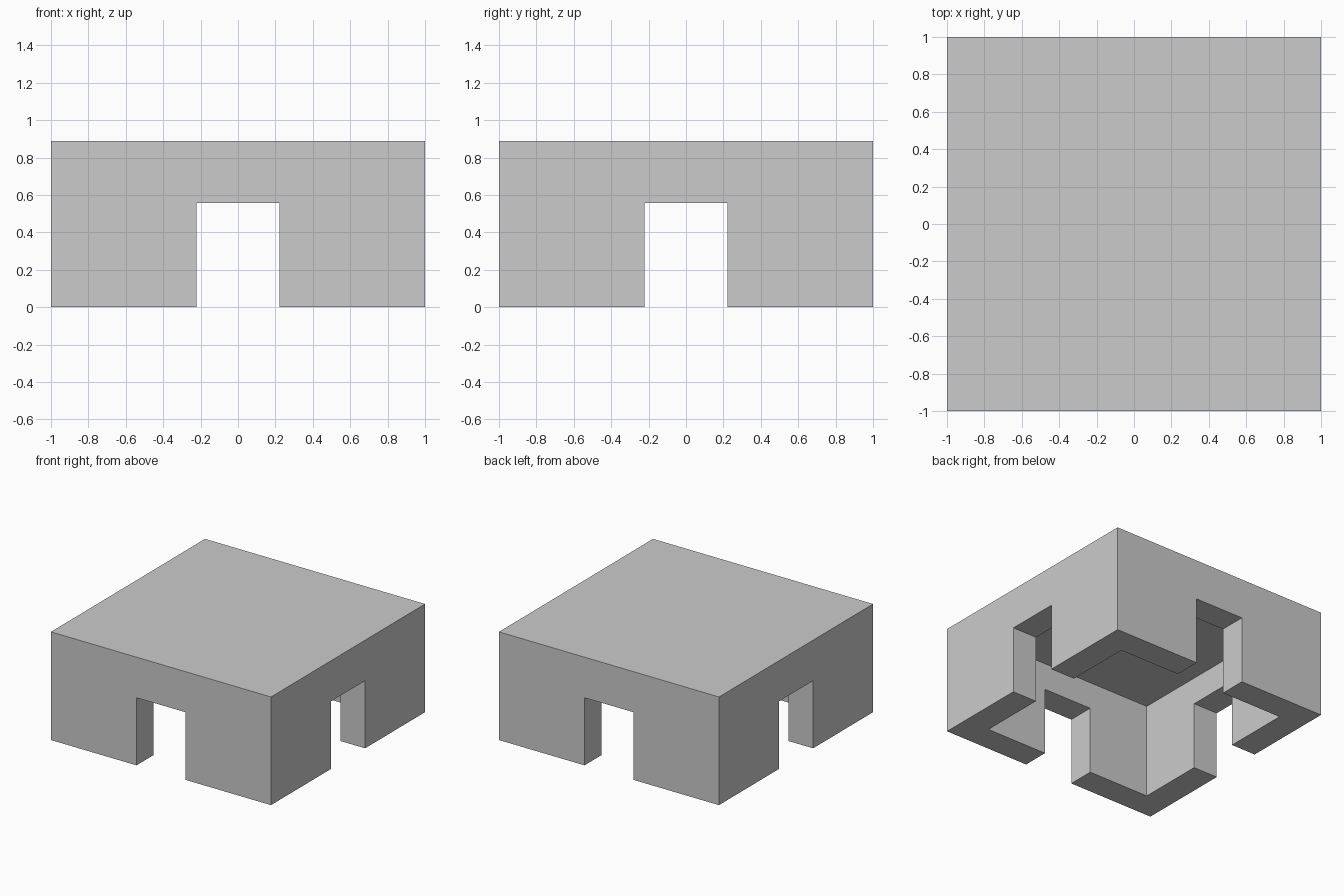
import bpy

if "Cube" in bpy.data.objects:
    bpy.data.objects.remove(bpy.data.objects["Cube"])

U = 2 / 9  # the model follows a grid of nine units per side; walls are one unit thick, in half-widths of U


def box(name, size, bottom):
    """Box centred on x and y, standing on the given height."""
    bpy.ops.mesh.primitive_cube_add(size=1, location=(0, 0, bottom + size[2] / 2))
    ob = bpy.context.object
    ob.name = name
    ob.scale = size
    bpy.ops.object.transform_apply(location=True, rotation=True, scale=True)
    return ob


def cut(target, cutter):
    """Subtract the cutter and remove it."""
    mod = target.modifiers.new("cut", 'BOOLEAN')
    mod.operation = 'DIFFERENCE'
    mod.solver = 'EXACT'
    mod.object = cutter
    bpy.context.view_layer.objects.active = target
    bpy.ops.object.modifier_apply(modifier=mod.name)
    bpy.data.objects.remove(cutter, do_unlink=True)


# Walls and flat roof
shell = box("room_shell", (2, 2, 4 * U), 0)

# Hollow room, open at the bottom
inner = 2 - 2 * U
cut(shell, box("room_cutter", (inner, inner, 3.5 * U + 0.5), -0.5))

# Doorways through all four walls
for name, size in (("door_cutter_x", (3, 2 * U, 2.5 * U + 0.5)),
                   ("door_cutter_y", (2 * U, 3, 2.5 * U + 0.5))):
    cut(shell, box(name, size, -0.5))
